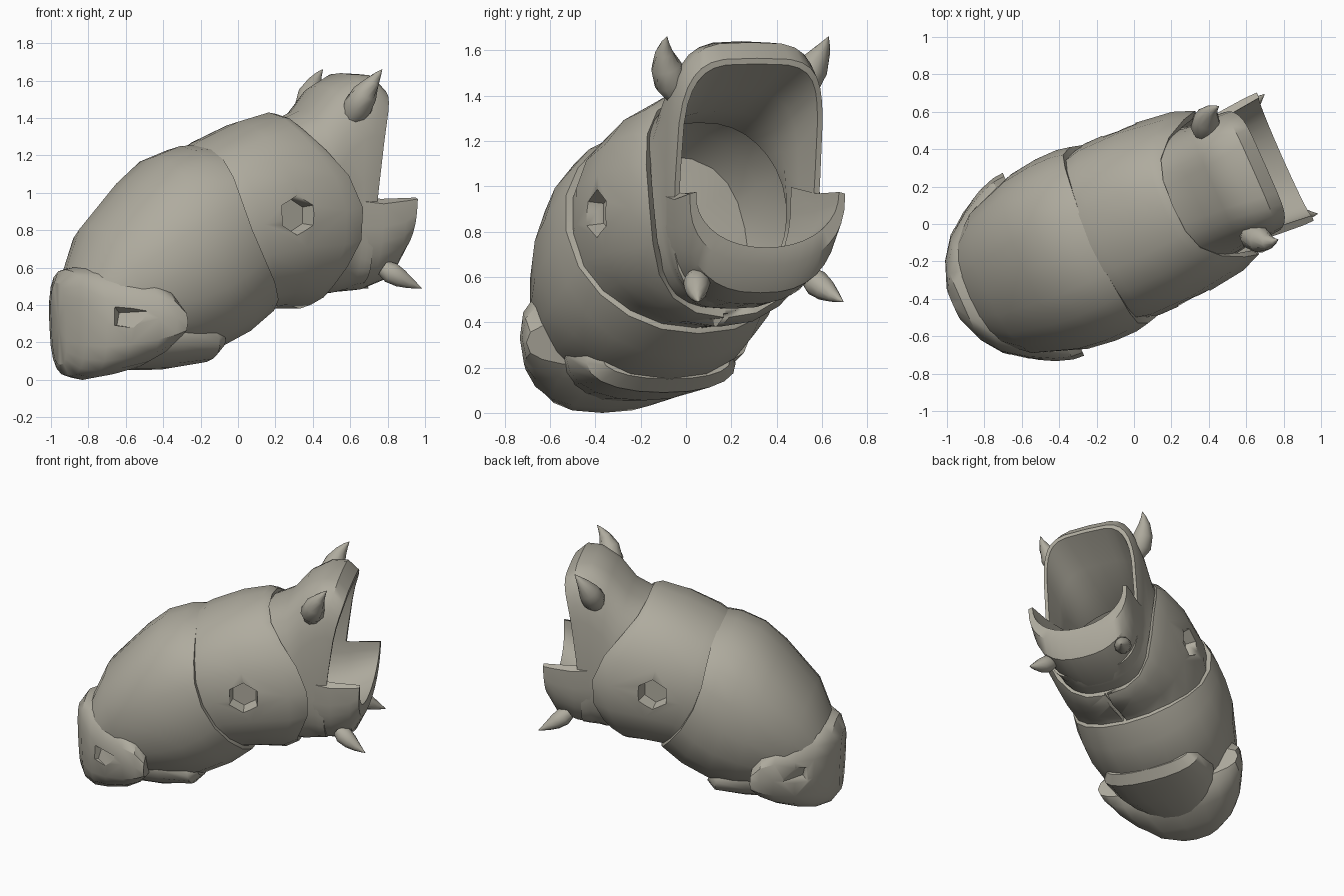
import bpy, bmesh, math
from mathutils import Vector, Matrix

if "Cube" in bpy.data.objects:
    bpy.data.objects.remove(bpy.data.objects["Cube"])

YAW = math.radians(24)
PLACE = Matrix.Rotation(YAW, 4, 'Z')
MAT = bpy.data.materials.new("olive_grey")
MAT.diffuse_color = (.43, .41, .345, 1)
MAT.use_nodes = True
MAT.node_tree.nodes["Principled BSDF"].inputs["Base Color"].default_value = MAT.diffuse_color


def sp(x, p):
    return math.copysign(abs(x) ** p, x)


def finish(name, bm, angle=35):
    bmesh.ops.recalc_face_normals(bm, faces=bm.faces[:])
    me = bpy.data.meshes.new(name)
    bm.to_mesh(me)
    bm.free()
    me.materials.append(MAT)
    ob = bpy.data.objects.new(name, me)
    ob.matrix_world = PLACE
    bpy.context.collection.objects.link(ob)
    bpy.ops.object.select_all(action='DESELECT')
    bpy.context.view_layer.objects.active = ob
    ob.select_set(True)
    bpy.ops.object.shade_smooth_by_angle(angle=math.radians(angle))
    return ob


def ring(r, p, a0, a1, n, full):
    """Tilted superellipse: top u, top z, bottom u, bottom z, half width, side shift."""
    ut, zt, ub, zb, hw, s = r
    pts = []
    for i in range(n):
        a = a0 + (a1 - a0) * i / (n if full else n - 1)
        c, t = sp(math.cos(a), p), sp(math.sin(a), p)
        u = (ut + ub) / 2 + (ut - ub) / 2 * t + s * math.cos(a) ** 4
        pts.append((u, hw * c, (zt + zb) / 2 + (zt - zb) / 2 * t))
    return pts


def loft(name, rings, p=0.9, n=20, arc=None, tube=False):
    """Skin rings; closed shapes get capped ends, tubes and arcs join last ring to first."""
    bm = bmesh.new()
    full = arc is None
    a0, a1 = (0, math.tau) if full else map(math.radians, arc)
    ps = p if isinstance(p, (list, tuple)) else [p] * len(rings)
    rows = [[bm.verts.new(q) for q in ring(r, e, a0, a1, n, full)]
            for r, e in zip(rings, ps)]
    m = len(rows)
    for k in range(m if tube or not full else m - 1):
        A, B = rows[k], rows[(k + 1) % m]
        for i in range(n if full else n - 1):
            j = (i + 1) % n
            bm.faces.new((A[i], A[j], B[j], B[i]))
    if full and not tube:
        for row in (rows[0], rows[-1]):
            mid = bm.verts.new(sum((v.co for v in row), Vector()) / n)
            for i in range(n):
                bm.faces.new((row[i], row[(i + 1) % n], mid))
    elif not full:
        for i in (0, n - 1):
            bm.faces.new([row[i] for row in rows])
    return finish(name, bm)


def horn(name, a, b, c, r, n=10):
    """Curved claw along a quadratic curve, swelling then tapering to a point."""
    a, b, c = Vector(a), Vector(b), Vector(c)
    bm = bmesh.new()
    rows = []
    for t, k in ((0, .75), (.2, 1), (.45, .85), (.7, .5), (.88, .22), (1, .02)):
        pos = a * (1 - t) ** 2 + b * 2 * t * (1 - t) + c * t * t
        d = (b - a) * (1 - t) + (c - b) * t
        q = d.to_track_quat('Z', 'Y')
        rows.append([bm.verts.new(pos + q @ Vector((
            r * k * math.cos(math.tau * i / n), r * k * math.sin(math.tau * i / n), 0)))
            for i in range(n)])
    for A, B in zip(rows, rows[1:]):
        for i in range(n):
            bm.faces.new((A[i], A[(i + 1) % n], B[(i + 1) % n], B[i]))
    bm.faces.new(rows[0])
    bm.faces.new(rows[-1])
    return finish(name, bm)


def cut(target, cutter):
    cutter.hide_render = True
    m = target.modifiers.new("cut", 'BOOLEAN')
    m.operation, m.solver, m.object = 'DIFFERENCE', 'EXACT', cutter
    bpy.context.view_layer.objects.active = target
    bpy.ops.object.modifier_apply(modifier=m.name)
    bpy.data.objects.remove(cutter)


def pit(target, u, v, z, r, sides, tilt=0):
    """Faceted socket sunk into both flanks."""
    for s in (1, -1):
        bm = bmesh.new()
        bmesh.ops.create_cone(bm, cap_ends=True, segments=sides, radius1=r * .8,
                              radius2=r * 1.15, depth=.16)
        mat = (Matrix.Translation((u, s * v, z)) @ Matrix.Rotation(-s * tilt, 4, 'Z')
               @ Matrix.Rotation(-s * math.pi / 2, 4, 'X'))
        bmesh.ops.transform(bm, matrix=mat, verts=bm.verts[:])
        cut(target, finish("socket_cutter", bm))
    w = target.modifiers.new("even_shading", 'WEIGHTED_NORMAL')
    w.keep_sharp = True


# Rear body shell
loft("rear_shell", [
    (-.97, .58, -.75, .12, .32, 0), (-.87, .82, -.6, .1, .425, 0),
    (-.64, 1.07, -.35, .12, .51, 0), (-.5, 1.19, -.18, .15, .53, 0),
    (-.34, 1.25, .0, .24, .53, -.05), (-.25, 1.255, .14, .35, .515, -.09),
    (-.245, 1.23, .14, .38, .48, -.09)])

# Front body shell, hollow from the front, with side sockets
front = loft("front_shell", [
    (-.3, 1.23, .0, .3, .47, -.04), (-.2, 1.29, .1, .37, .5, -.02),
    (.0, 1.38, .22, .38, .5, .05), (.18, 1.43, .36, .38, .465, .16),
    (.23, 1.42, .44, .42, .42, .21), (.22, 1.38, .43, .46, .385, .19),
    (.1, 1.33, .3, .48, .385, .08), (-.1, 1.25, .1, .48, .38, 0),
    (-.24, 1.1, -.02, .5, .33, -.04)])
pit(front, .13, .49, .88, .11, 6, .1)

# Belly groove between the two halves of the front shell
bm = bmesh.new()
bmesh.ops.create_cube(bm, size=1, matrix=Matrix.Translation((.2, 0, .37))
                      @ Matrix.Rotation(-.1, 4, 'Y') @ Matrix.Diagonal((.6, .025, .09, 1)))
cut(front, finish("groove_cutter", bm))

# Tail cover with sockets
tail = loft("tail_cover", [
    (-1.06, .52, -1.04, .08, .1, 0), (-1.01, .59, -.99, .02, .235, 0),
    (-.93, .61, -.91, .0, .345, 0), (-.81, .61, -.81, .02, .43, 0),
    (-.69, .6, -.67, .06, .5, 0), (-.6, .54, -.58, .12, .53, 0),
    (-.53, .42, -.53, .2, .535, 0), (-.53, .4, -.53, .24, .45, 0)], p=.74)
pit(tail, -.85, .44, .34, .075, 5, .6)

# Belly plate
loft("belly_plate", [
    (-.9, .4, -.8, .05, .26, 0), (-.5, .45, -.45, .055, .37, 0),
    (-.3, .35, -.24, .09, .36, 0), (-.25, .33, -.18, .15, .31, 0)])

# Hollow collar: outside, rim, then inner wall
loft("collar", [
    (.12, 1.33, .36, .46, .375, .1), (.36, 1.44, .5, .46, .365, .02),
    (.47, 1.57, .54, .47, .355, 0), (.6, 1.64, .58, .48, .355, -.01),
    (.7, 1.635, .6, .49, .355, -.02), (.77, 1.565, .64, .5, .35, -.035),
    (.77, 1.54, .64, .56, .325, -.035), (.52, 1.42, .5, .6, .315, 0),
    (.36, 1.33, .42, .6, .31, 0), (.14, 1.28, .36, .52, .34, .08)],
    p=[.8, .7, .65, .58, .52, .48, .48, .6, .7, .8], n=32, tube=True)

# Protruding lower jaw of the collar
loft("jaw", [
    (.45, 1.4, .45, .46, .34, 0), (.7, 1.34, .68, .48, .365, 0),
    (.83, 1.33, .81, .53, .375, 0), (.9, 1.25, .87, .65, .375, 0),
    (.9, 1.2, .87, .73, .345, 0), (.7, 1.26, .68, .64, .325, 0),
    (.47, 1.35, .46, .58, .3, 0)], p=[.75, .78, .8, .85, .95, .85, .75],
    n=19, arc=(-182, 2))

# Upper and lower claws on both sides
for s, side in ((1, "left"), (-1, "right")):
    horn("upper_horn_" + side, (.55, s * .28, 1.41), (.57, s * .39, 1.55),
         (.67, s * .39, 1.66), .08)
    horn("lower_horn_" + side, (.73, s * .27, .6), (.82, s * .32, .53),
         (.92, s * .35, .49), .06)
